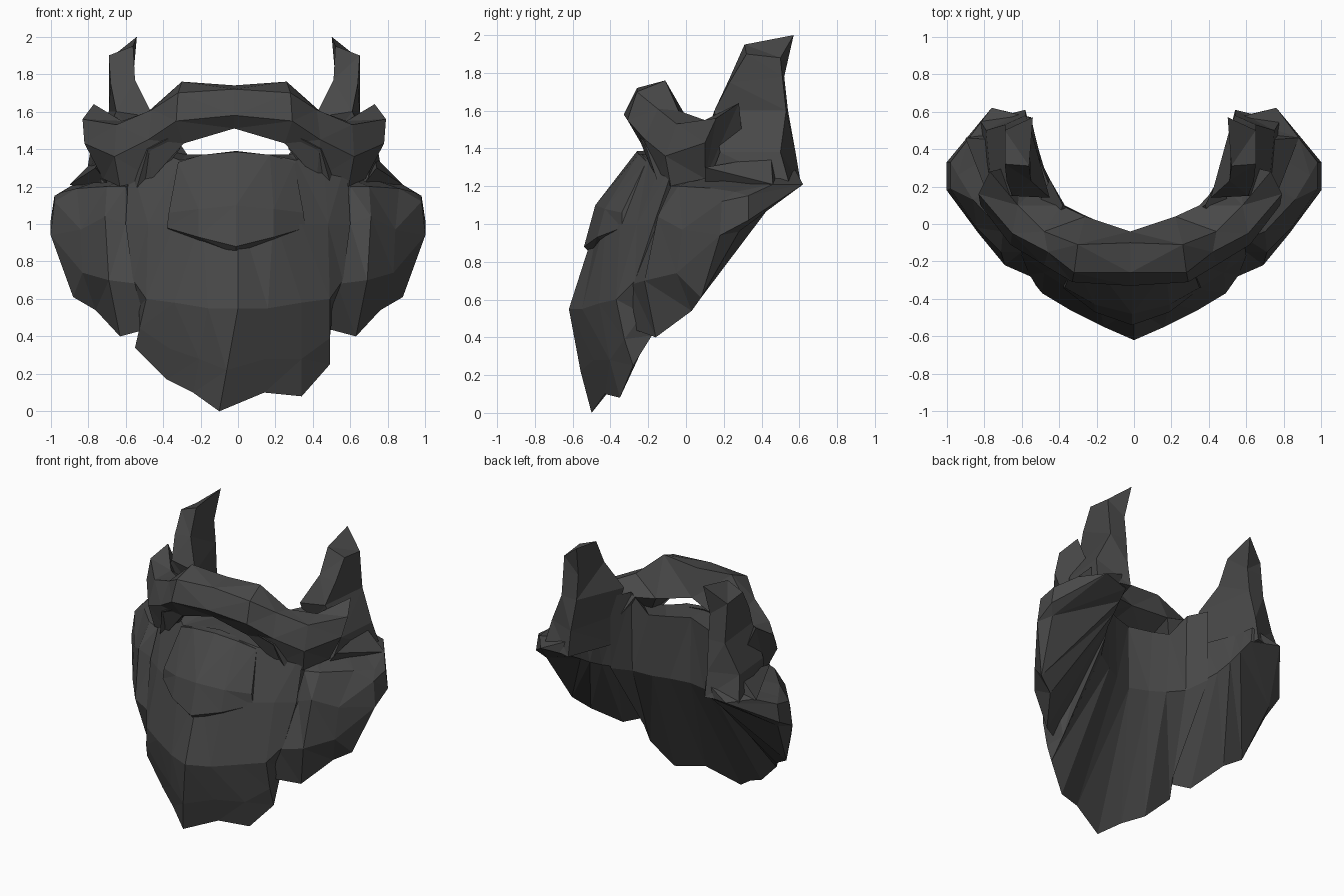
import bpy, bmesh
from mathutils import Vector

hair = bpy.data.materials.new("charcoal hair")
hair.diffuse_color = (0.065, 0.065, 0.065, 1)


def loft(name, rings, tip=None):
    """Skin a row of equal closed rings; cap ends, the last one optionally with a point."""
    bm = bmesh.new()
    rows = [[bm.verts.new(p) for p in r] for r in rings]
    n = len(rows[0])
    for a, b in zip(rows, rows[1:]):
        for i in range(n):
            j = (i + 1) % n
            bm.faces.new((a[i], a[j], b[j], b[i]))
    bm.faces.new(rows[0])
    if tip:
        t = bm.verts.new(tip)
        for i in range(n):
            bm.faces.new((rows[-1][i], rows[-1][(i + 1) % n], t))
    else:
        bm.faces.new(rows[-1])
    bmesh.ops.triangulate(bm, faces=bm.faces[:])
    bmesh.ops.recalc_face_normals(bm, faces=bm.faces[:])
    me = bpy.data.meshes.new(name)
    bm.to_mesh(me)
    bm.free()
    me.materials.append(hair)
    ob = bpy.data.objects.new(name, me)
    bpy.context.collection.objects.link(ob)
    return ob


def flip(p, s=-1, cx=0.0):
    return (s * p[0] + cx, p[1], p[2])


def both_ways(half, cx=0.0):
    """Mirror a centre-to-right row of rings to a full left-to-right row."""
    left = [[flip(p, -1, cx) for p in r] for r in half[:0:-1]]
    return left + [[flip(p, 1, cx) for p in r] for r in half]


def pair(name, rings, cx=0.0, tip=None):
    for side, s in (("left", -1), ("right", 1)):
        loft(f"{name}_{side}", [[flip(p, s, cx) for p in r] for r in rings],
             tip and flip(tip, s, cx))


# Chin beard: rings of inner top, outer top, upper front, bulge, inner bottom
chin = [
    [(0, -.06, 1.38), (0, -.24, 1.38), (0, -.45, 1.08), (0, -.62, .55), (0, -.05, .9)],
    [(.16, 0, 1.37), (.18, -.23, 1.37), (.19, -.42, 1.05), (.16, -.55, .55), (.14, -.01, .91)],
    [(.27, .05, 1.37), (.31, -.2, 1.34), (.34, -.35, 1.0), (.34, -.46, .58), (.25, .04, .92)],
    [(.38, .1, 1.53), (.45, -.1, 1.4), (.48, -.26, 1.0), (.49, -.37, .6), (.37, .1, .95)],
    [(.45, .24, 1.53), (.58, -.05, 1.35), (.6, -.17, 1.0), (.56, -.27, .7), (.45, .24, 1.0)],
]
# Uneven lower edge, left to right
hem = [(-.51, -.2, .46), (-.55, -.28, .34), (-.38, -.34, .17), (-.24, -.42, .1), (-.1, -.5, 0),
       (.14, -.43, .1), (.34, -.35, .08), (.49, -.28, .25), (.47, -.18, .41)]
rings = both_ways(chin)
for r, h in zip(rings, hem):
    low = Vector(h).lerp(Vector(r[3]), .4) + Vector((0, -.01, 0))
    r[4:4] = [tuple(low), h]
loft("chin_beard", rings)

# Slightly raised tuft under the lower lip
tuft = [
    [(0, -.2, 1.39), (0, -.26, 1.385), (0, -.48, 1.1), (0, -.54, .88), (0, -.5, .84)],
    [(.17, -.2, 1.37), (.18, -.25, 1.37), (.2, -.43, 1.08), (.2, -.47, .93), (.2, -.42, .9)],
    [(.3, -.15, 1.33), (.31, -.21, 1.33), (.36, -.34, 1.06), (.37, -.34, .98), (.34, -.3, .95)],
]
loft("lip_tuft", both_ways(tuft, -.01))

# Flared cheek beards
cheek = [
    [(.45, .2, 1.3), (.6, -.08, 1.2), (.6, -.15, 1.0), (.53, -.29, .68), (.48, -.27, .44), (.43, .2, 1.0)],
    [(.5, .33, 1.3), (.7, -.04, 1.2), (.71, -.15, 1.04), (.69, -.22, .7), (.63, -.16, .4), (.48, .3, 1.04)],
    [(.54, .42, 1.3), (.86, .13, 1.19), (.84, -.02, .97), (.83, -.05, .74), (.76, .03, .54), (.51, .4, 1.09)],
    [(.55, .5, 1.3), (.94, .26, 1.17), (.98, .19, 1.12), (1.0, .18, .94), (.88, .08, .61), (.53, .48, 1.14)],
    [(.56, .57, 1.3), (.88, .46, 1.21), (.98, .33, 1.15), (1.0, .33, 1.02), (.95, .28, .96), (.55, .57, 1.19)],
]
pair("cheek_beard", cheek, tip=(.76, .62, 1.21))

# Moustache arch with drooping, flared ends
moustache = [
    [(0, -.1, 1.74), (0, -.26, 1.72), (0, -.33, 1.58), (0, -.27, 1.51), (0, -.04, 1.54)],
    [(.28, -.11, 1.76), (.3, -.26, 1.7), (.31, -.31, 1.55), (.27, -.24, 1.43), (.24, .04, 1.5)],
    [(.46, -.04, 1.6), (.44, -.15, 1.61), (.46, -.22, 1.45), (.44, -.16, 1.24), (.37, .1, 1.5)],
    [(.6, .1, 1.55), (.63, -.05, 1.53), (.64, -.11, 1.36), (.61, -.08, 1.2), (.48, .22, 1.3)],
    [(.75, .28, 1.64), (.81, .16, 1.56), (.8, .1, 1.43), (.7, .1, 1.24), (.58, .32, 1.25)],
]
loft("moustache", both_ways(moustache, -.02))

# Drooping strands below the moustache
strand = [
    [(.27, -.27, 1.5), (.29, -.2, 1.4), (.36, -.16, 1.55)],
    [(.46, -.21, 1.4), (.43, -.12, 1.22), (.53, -.1, 1.42)],
]
pair("moustache_strand", strand, -.02, (.53, -.13, 1.16))

# Sideburns rising to slanted points
sideburn = [
    [(.46, .2, 1.17), (.7, .1, 1.17), (.8, .55, 1.2), (.56, .61, 1.2)],
    [(.46, .2, 1.38), (.74, .18, 1.38), (.77, .5, 1.38), (.56, .58, 1.38)],
    [(.43, .14, 1.57), (.63, .15, 1.6), (.67, .53, 1.6), (.54, .54, 1.6)],
    [(.53, .23, 1.77), (.66, .23, 1.75), (.67, .51, 1.78), (.54, .52, 1.78)],
    [(.54, .31, 1.95), (.67, .32, 1.9), (.67, .5, 1.88), (.52, .57, 2.0)],
]
pair("sideburn", sideburn, -.02)

# Small swept-back spikes between sideburn and cheek
base = [(.65, .1, 1.17), (.75, .1, 1.3), (.74, .45, 1.36), (.7, .5, 1.18)]
pair("cheek_spike", [base], -.01, (.89, .46, 1.21))
